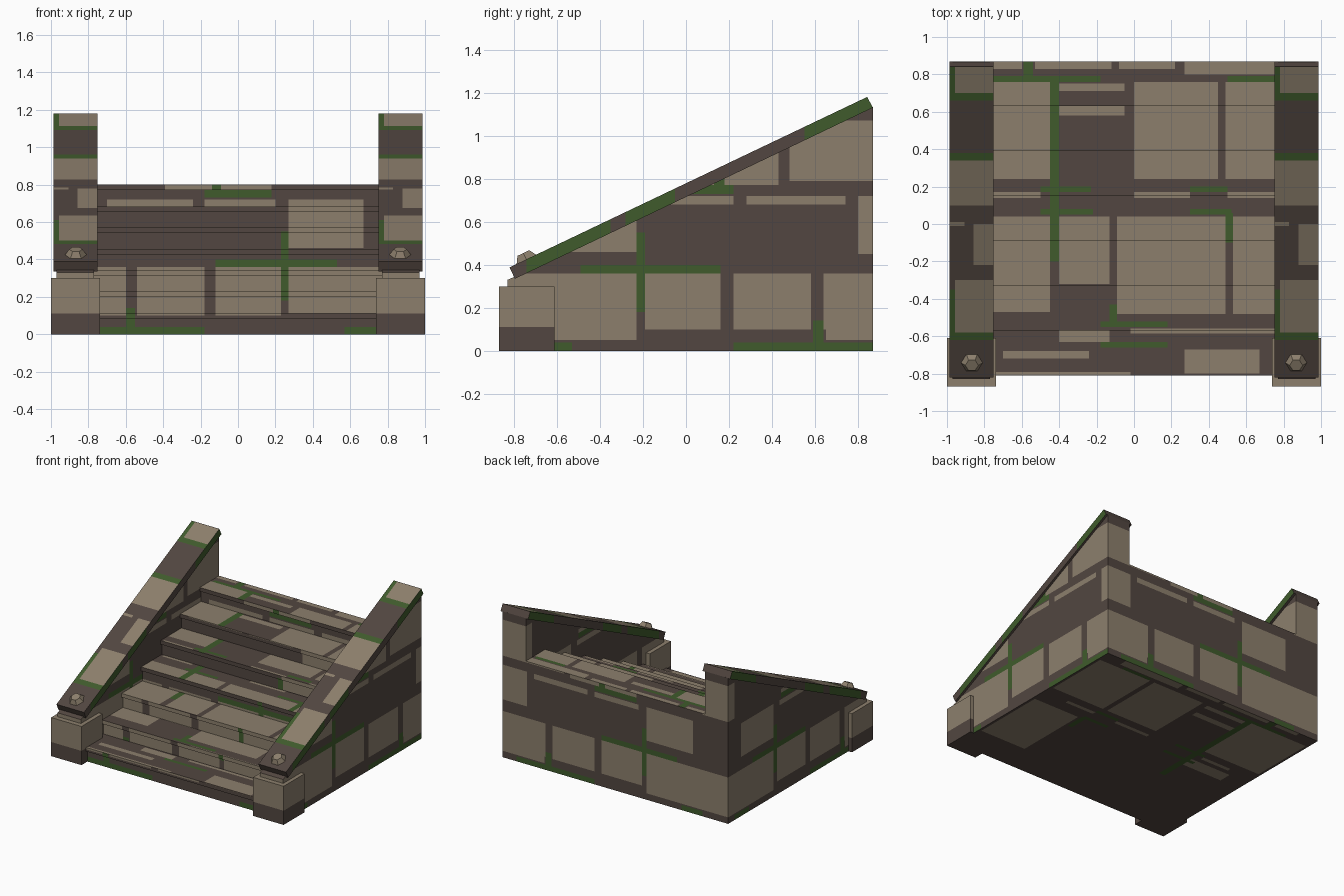
import bpy, bmesh, math
from mathutils import Vector

cube = bpy.data.objects.get("Cube")
if cube:
    bpy.data.objects.remove(cube, do_unlink=True)

X, Y, Z = Vector((1, 0, 0)), Vector((0, 1, 0)), Vector((0, 0, 1))


def make_material(name, rgb):
    mat = bpy.data.materials.new(name)
    mat.use_nodes = True
    mat.diffuse_color = (*rgb, 1)
    mat.node_tree.nodes["Principled BSDF"].inputs["Base Color"].default_value = (*rgb, 1)
    return mat


MATERIALS = [make_material("dark_mortar", (.085, .062, .052)),
             make_material("tan_stone", (.265, .213, .152)),
             make_material("green_moss", (.05, .105, .025))]
MORTAR, STONE, MOSS = range(3)

# Patches are (u start, u end, v start, v end)
RISER_PATCHES = {
    STONE: [(-1, -.6, .1, .36), (-.54, -.18, .1, .36), (-.12, .23, .1, .36),
            (.27, 1, .11, .36), (-.7, -.24, .68, .72), (-.18, .2, .68, .72),
            (-.39, -.14, .77, .95), (-.09, .18, .77, .8), (.27, .67, .46, .72)],
    MOSS: [(-.12, .53, .36, .4), (.23, .27, .18, .55), (-.18, .18, .73, .77),
           (-.14, -.09, .77, .8), (-.85, -.18, 0, .04), (.57, .75, 0, .04),
           (-.6, -.55, .04, .14)],
}
WALL_PATCHES = {
    STONE: RISER_PATCHES[STONE] + [(.27, 1, .05, .12), (-1, -.61, .05, .12),
                                   (-1, -.76, .45, .72), (-1, -.44, .79, 1.07),
                                   (.75, 1, .79, 1.07)],
    MOSS: RISER_PATCHES[MOSS],
}
FLOOR_PATCHES = {
    STONE: [(-.95, -.45, .24, .76), (-.4, -.05, .71, .75), (-.4, -.05, .58, .63),
            (0, .45, .24, .76), (.49, .95, .24, .76), (-.75, -.5, .14, .17),
            (0, .3, .14, .17), (.5, .75, .14, .17), (-.8, -.45, -.47, .04),
            (-.4, -.13, -.32, .04), (-.09, .49, -.48, .04), (.53, .95, -.48, .04),
            (-.4, -.13, -.63, -.57), (-.02, .75, -.585, -.56), (-.7, -.24, -.72, -.68),
            (.27, .67, -.8, -.67), (-.75, -.02, -.82, -.79), (-.53, -.12, .83, .87),
            (-.08, .22, .83, .87), (.27, .8, .8, .87), (-.8, -.6, .83, .87)],
    MOSS: [(-.45, -.4, -.2, .76), (-.5, -.23, .17, .2), (.3, .5, .17, .2),
           (-.5, -.22, .05, .08), (.3, .52, .05, .08), (.49, .53, -.1, .06),
           (-.18, .18, -.55, -.52), (-.13, -.09, -.53, -.43), (-.18, .18, -.66, -.63),
           (-.75, -.18, .76, .79), (.5, .75, .76, .79), (-.59, -.54, .79, .87)],
}
# The underside is bare mortar towards the front, except along the left edge
UNDERSIDE_PATCHES = {index: [r for r in group if r[2] > -.25]
                     for index, group in FLOOR_PATCHES.items()}
UNDERSIDE_PATCHES[STONE] += [(.55, .95, -.55, .04), (-.8, -.45, 0, .1)]
CAP_PATCHES = {
    STONE: [(.03, .3, .7, .84), (0, .3, .1, .34), (0, .08, -.01, .01),
            (.13, .3, -.22, 0), (.03, .3, -.58, -.3)],
    MOSS: [(0, .3, .66, .7), (0, .3, .34, .38), (0, .03, .7, .84),
           (0, .03, -.58, -.35), (0, .3, -.62, -.58)],
}
CAP_SIDE_PATCHES = {MOSS: [(-.74, -.35, 0, 2), (-.28, -.05, 0, 2), (.55, .9, 0, 2)]}
POST_PATCHES = {STONE: [(-2, 2, .11, 1)]}

# Projections are (facing direction, u axis, u offset, v axis, patches)
SIDE_SHIFT = .04
MASONRY = [(-Y, X, 0, Z, RISER_PATCHES), (Y, -X, 0, Z, WALL_PATCHES),
           (X, -Y, SIDE_SHIFT, Z, WALL_PATCHES), (-X, Y, -SIDE_SHIFT, Z, WALL_PATCHES),
           (Z, X, 0, Y, FLOOR_PATCHES), (-Z, X, 0, Y, UNDERSIDE_PATCHES)]
POST = [(d, d.cross(Z), 0, Z, POST_PATCHES) for d in (X, -X, Y, -Y)]
POST.append((Z, X, 0, Y, {STONE: [(-2, 2, -2, 2)]}))


def paint(bm, projections):
    """Cut the faces of each direction along patch borders, then colour them."""
    for facing, u_axis, shift, v_axis, patches in projections:
        def faces():
            return [f for f in bm.faces if f.normal.dot(facing) > .8]
        rects = [r for group in patches.values() for r in group]
        cuts = {(0, b - shift) for r in rects for b in r[:2]}
        cuts |= {(1, b) for r in rects for b in r[2:]}
        for axis_id, value in sorted(cuts):
            axis = v_axis if axis_id else u_axis
            part = faces()
            edges = {e for f in part for e in f.edges}
            verts = {v for f in part for v in f.verts}
            bmesh.ops.bisect_plane(bm, geom=part + list(edges) + list(verts), dist=1e-5,
                                   plane_co=axis * value, plane_no=axis)
        for f in faces():
            c = f.calc_center_median()
            u, v = c.dot(u_axis) + shift, c.dot(v_axis)
            for index, group in patches.items():
                if any(a < u < b and s < v < t for a, b, s, t in group):
                    f.material_index = index


def finish(name, bm):
    mesh = bpy.data.meshes.new(name)
    bm.to_mesh(mesh)
    bm.free()
    for mat in MATERIALS:
        mesh.materials.append(mat)
    obj = bpy.data.objects.new(name, mesh)
    bpy.context.collection.objects.link(obj)
    return obj


def extrude_profile(name, profile, x0, x1, projections):
    """Extrude a (y, z) outline from x0 to x1 and paint it."""
    bm = bmesh.new()
    face = bm.faces.new([bm.verts.new((x0, y, z)) for y, z in profile])
    made = bmesh.ops.extrude_face_region(bm, geom=[face])["geom"]
    bmesh.ops.translate(bm, vec=X * (x1 - x0),
                        verts=[v for v in made if isinstance(v, bmesh.types.BMVert)])
    bmesh.ops.recalc_face_normals(bm, faces=bm.faces)
    bm.normal_update()
    paint(bm, projections)
    return finish(name, bm)


# Stair block with a nosing on every tread
FRONT, BACK, STEPS, RISE, RUN = -.81, .868, 7, .8 / 7, .24
outline = [(BACK, 0), (FRONT + .015, 0)]
for i in range(STEPS):
    y, z = FRONT + i * RUN, (i + 1) * RISE
    outline += [(y + .015, z - .03), (y, z - .03), (y, z)]
    if i < STEPS - 1:
        outline.append((y + RUN + .015, z))
outline.append((BACK, STEPS * RISE))
extrude_profile("stairs", outline, -.77, .77, MASONRY)

# Side walls, sloping caps, corner posts and studs
wall = [(-.83, 0), (BACK, 0), (BACK, 1.133), (-.795, .345), (-.83, .33)]
cap = [(-.795, .335), (.868, 1.13), (.842, 1.18), (-.82, .388)]
post = [(-.868, 0), (-.61, 0), (-.61, .3), (-.868, .3)]
SLOPE = math.atan2(.795, 1.663)
for side, label in ((-1, "right"), (1, "left")):
    def span(a, b):
        return sorted((side * a, side * b))
    extrude_profile(label + "_wall", wall, *span(.77, .97), MASONRY)
    x0, x1 = span(.75, .987)
    cap_paint = [(Z, X, -x0, Y, CAP_PATCHES), (X, Y, 0, Z, CAP_SIDE_PATCHES),
                 (-X, Y, 0, Z, CAP_SIDE_PATCHES)]
    extrude_profile(label + "_cap", cap, x0, x1, cap_paint)
    extrude_profile(label + "_post", post, *span(.738, 1), POST)
    bm = bmesh.new()
    bmesh.ops.create_cone(bm, cap_ends=True, segments=6, radius1=.07, radius2=.035, depth=.05)
    for f in bm.faces:
        f.material_index = STONE
    stud = finish(label + "_stud", bm)
    stud.location = (side * .867, -.745, .432)
    stud.rotation_mode = 'ZYX'
    stud.rotation_euler = (SLOPE, 0, math.radians(30))
